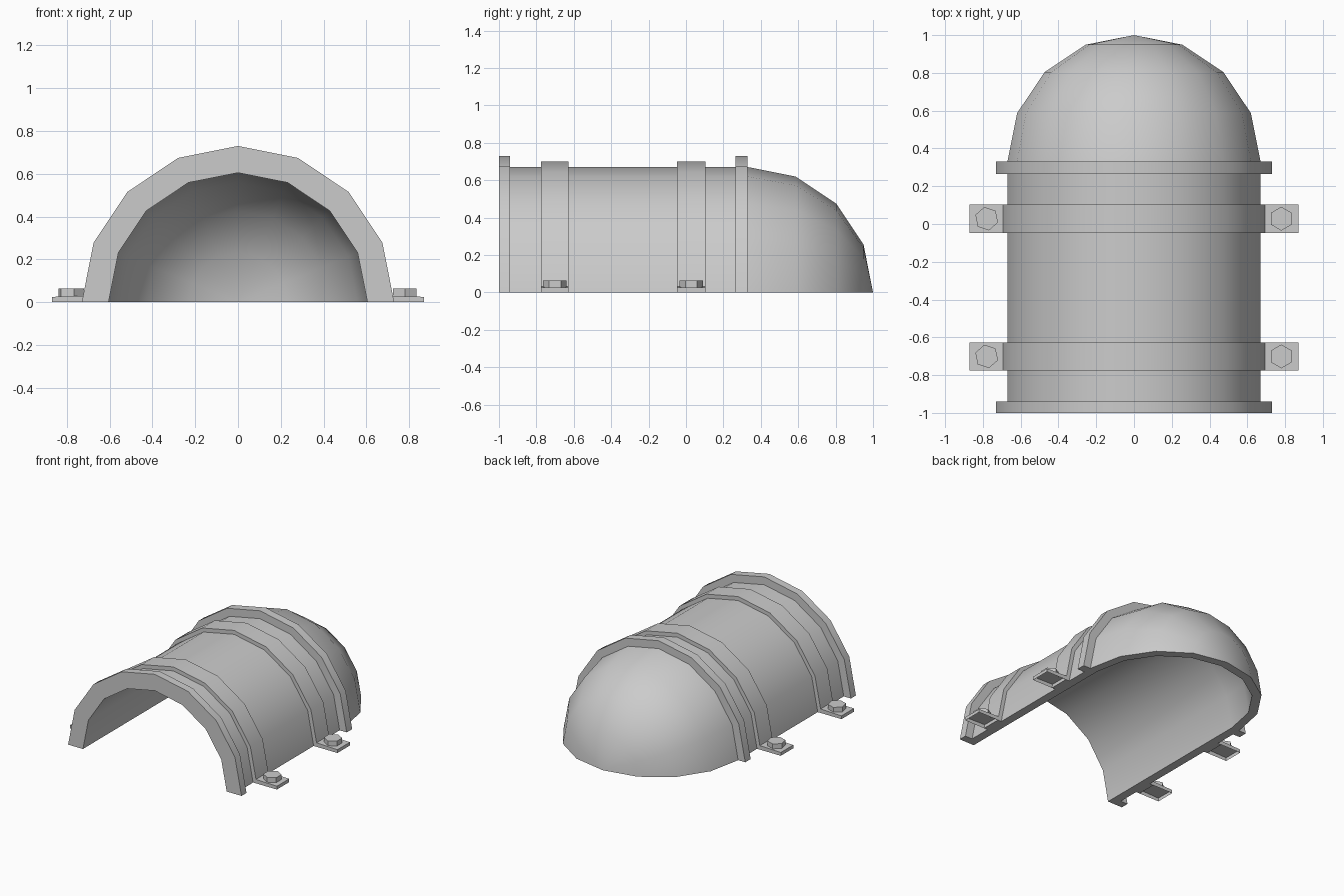
import bpy, bmesh, math

if "Cube" in bpy.data.objects:
    bpy.data.objects.remove(bpy.data.objects["Cube"])

grey = bpy.data.materials.new("light_grey")
grey.diffuse_color = (0.6, 0.6, 0.6, 1)
grey.use_nodes = True
grey.node_tree.nodes["Principled BSDF"].inputs["Base Color"].default_value = grey.diffuse_color

STEPS = 8            # facets across the half circle
R_IN, R_OUT, R_STRAP, R_FLANGE = 0.605, 0.67, 0.70, 0.73
DOME_Y = 0.33


def finish(name, bm):
    bmesh.ops.recalc_face_normals(bm, faces=bm.faces)
    mesh = bpy.data.meshes.new(name)
    bm.to_mesh(mesh)
    bm.free()
    mesh.materials.append(grey)
    obj = bpy.data.objects.new(name, mesh)
    bpy.context.collection.objects.link(obj)
    bpy.ops.object.select_all(action='DESELECT')
    obj.select_set(True)
    bpy.context.view_layer.objects.active = obj
    bpy.ops.object.shade_smooth_by_angle(angle=math.radians(30))
    return obj


def half_lathe(name, profile):
    """Sweep a closed (y, radius) profile over the upper half turn about y."""
    bm = bmesh.new()
    poles = {p: bm.verts.new((0, p[0], 0)) for p in profile if p[1] == 0}
    rows = []
    for i in range(STEPS + 1):
        a = math.pi * i / STEPS
        rows.append([poles[p] if p in poles else
                     bm.verts.new((p[1] * math.cos(a), p[0], p[1] * math.sin(a)))
                     for p in profile])
    n = len(profile)
    for r0, r1 in zip(rows, rows[1:]):
        for j in range(n):
            k = (j + 1) % n
            ring = list(dict.fromkeys((r0[j], r0[k], r1[k], r1[j])))
            if len(ring) > 2:
                bm.faces.new(ring)
    bm.faces.new(rows[0])
    bm.faces.new(rows[-1])
    return finish(name, bm)


def dome_arc(radius):
    pts = [(DOME_Y + radius * math.sin(math.pi * i / STEPS),
            radius * math.cos(math.pi * i / STEPS)) for i in range(STEPS // 2)]
    return pts + [(DOME_Y + radius, 0)]


# Arched shell with two flanges and a domed end
half_lathe("arched_shell", [
    (-1, R_IN), (-1, R_FLANGE), (-0.94, R_FLANGE), (-0.94, R_OUT),
    (0.265, R_OUT), (0.265, R_FLANGE), (DOME_Y, R_FLANGE),
    *dome_arc(R_OUT), *reversed(dome_arc(R_IN))])


def foot(name, side, y0, y1):
    """Thin mounting plate, hollow underneath."""
    bm = bmesh.new()
    section = [(0.67, 0), (0.67, 0.031), (0.87, 0.025), (0.87, 0)]
    a, b = [[bm.verts.new((side * x, y, z)) for x, z in section] for y in (y0, y1)]
    for j in range(3):
        bm.faces.new((a[j], a[j + 1], b[j + 1], b[j]))
    bm.faces.new(a)
    bm.faces.new(b)
    finish(name, bm)


def bolt(name, x, y, turn):
    """Hexagonal bolt head."""
    bm = bmesh.new()
    bmesh.ops.create_cone(bm, cap_ends=True, segments=6, radius1=0.063,
                          radius2=0.063, depth=0.037)
    obj = finish(name, bm)
    obj.location = (x, y, 0.0455)
    obj.rotation_euler.z = turn


# Clamping straps, each with a foot and bolt on both sides
for label, y0, y1 in (("front", -0.775, -0.627), ("rear", -0.047, 0.103)):
    half_lathe(label + "_strap", [(y0, 0.66), (y0, R_STRAP), (y1, R_STRAP), (y1, 0.66)])
    for side, word, turn in ((-1, "left", 0.2), (1, "right", 0.0)):
        foot(f"{label}_{word}_foot", side, y0, y1)
        bolt(f"{label}_{word}_bolt", side * 0.78, (y0 + y1) / 2, turn)
